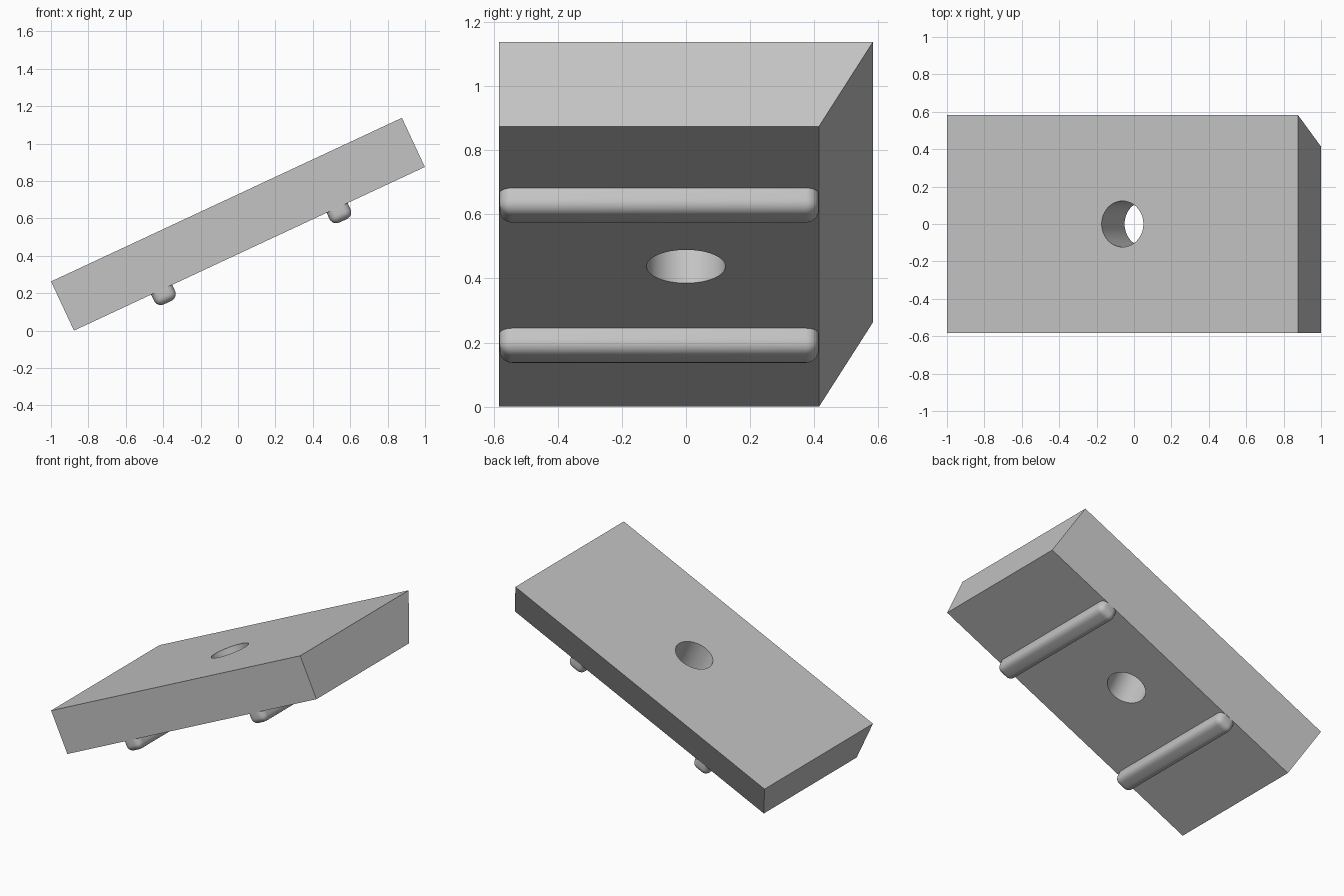
import bpy, bmesh
from math import radians
from mathutils import Matrix, Vector

if "Cube" in bpy.data.objects:
    bpy.data.objects.remove(bpy.data.objects["Cube"], do_unlink=True)

LENGTH, THICK, HALF = 2.07, 0.29, 0.583
BOTTOM_EDGE = 0.415        # where the slanted side meets the underside
HOLE_RADIUS = 0.123
TILT = Matrix.Translation((-0.877, 0, 0)) @ Matrix.Rotation(radians(-25), 4, "Y")

grey = bpy.data.materials.new("plain grey")
grey.use_nodes = True
grey.diffuse_color = (0.55, 0.55, 0.55, 1)
grey.node_tree.nodes["Principled BSDF"].inputs["Base Color"].default_value = grey.diffuse_color


def make_object(name, bm):
    """Turn a bmesh in slab coordinates into a tilted object."""
    bmesh.ops.recalc_face_normals(bm, faces=bm.faces)
    mesh = bpy.data.meshes.new(name)
    bm.to_mesh(mesh)
    bm.free()
    mesh.materials.append(grey)
    obj = bpy.data.objects.new(name, mesh)
    obj.matrix_world = TILT
    bpy.context.collection.objects.link(obj)
    return obj


def activate(obj):
    bpy.ops.object.select_all(action="DESELECT")
    obj.select_set(True)
    bpy.context.view_layer.objects.active = obj


# Slab: cross-section with one slanted side, extruded along its length
bm = bmesh.new()
profile = [(-HALF, 0), (BOTTOM_EDGE, 0), (HALF, THICK), (-HALF, THICK)]
end = bm.faces.new([bm.verts.new((0, y, z)) for y, z in profile])
side = bmesh.ops.extrude_face_region(bm, geom=[end])
bmesh.ops.translate(bm, vec=(LENGTH, 0, 0),
                    verts=[g for g in side["geom"] if isinstance(g, bmesh.types.BMVert)])
slab = make_object("slab", bm)

# Round hole through the middle of the slab
bm = bmesh.new()
bmesh.ops.create_cone(bm, cap_ends=True, segments=64, radius1=HOLE_RADIUS,
                      radius2=HOLE_RADIUS, depth=1,
                      matrix=Matrix.Translation((LENGTH / 2, 0, THICK / 2)))
cutter = make_object("hole_cutter", bm)
cutter.hide_render = True
activate(slab)
cut = slab.modifiers.new("hole", "BOOLEAN")
cut.operation, cut.solver, cut.object = "DIFFERENCE", "EXACT", cutter
bpy.ops.object.modifier_apply(modifier=cut.name)
bpy.data.objects.remove(cutter, do_unlink=True)
bpy.ops.object.shade_smooth_by_angle(angle=radians(30))

# Two rounded bars across the underside
for name, place in (("lower_bar", 0.25), ("upper_bar", 0.75)):
    bm = bmesh.new()
    low = Vector((LENGTH * place - 0.062, -HALF + 0.001, -0.076))
    high = Vector((LENGTH * place + 0.062, BOTTOM_EDGE - 0.001, 0.048))
    size = high - low
    bmesh.ops.create_cube(bm, size=1, matrix=Matrix.Translation((low + high) / 2)
                          @ Matrix.Diagonal((*size, 1)))
    bmesh.ops.bevel(bm, geom=bm.edges[:], offset=0.04, segments=6,
                    profile=0.5, affect="EDGES")
    bar = make_object(name, bm)
    activate(bar)
    bpy.ops.object.shade_smooth_by_angle(angle=radians(30))
